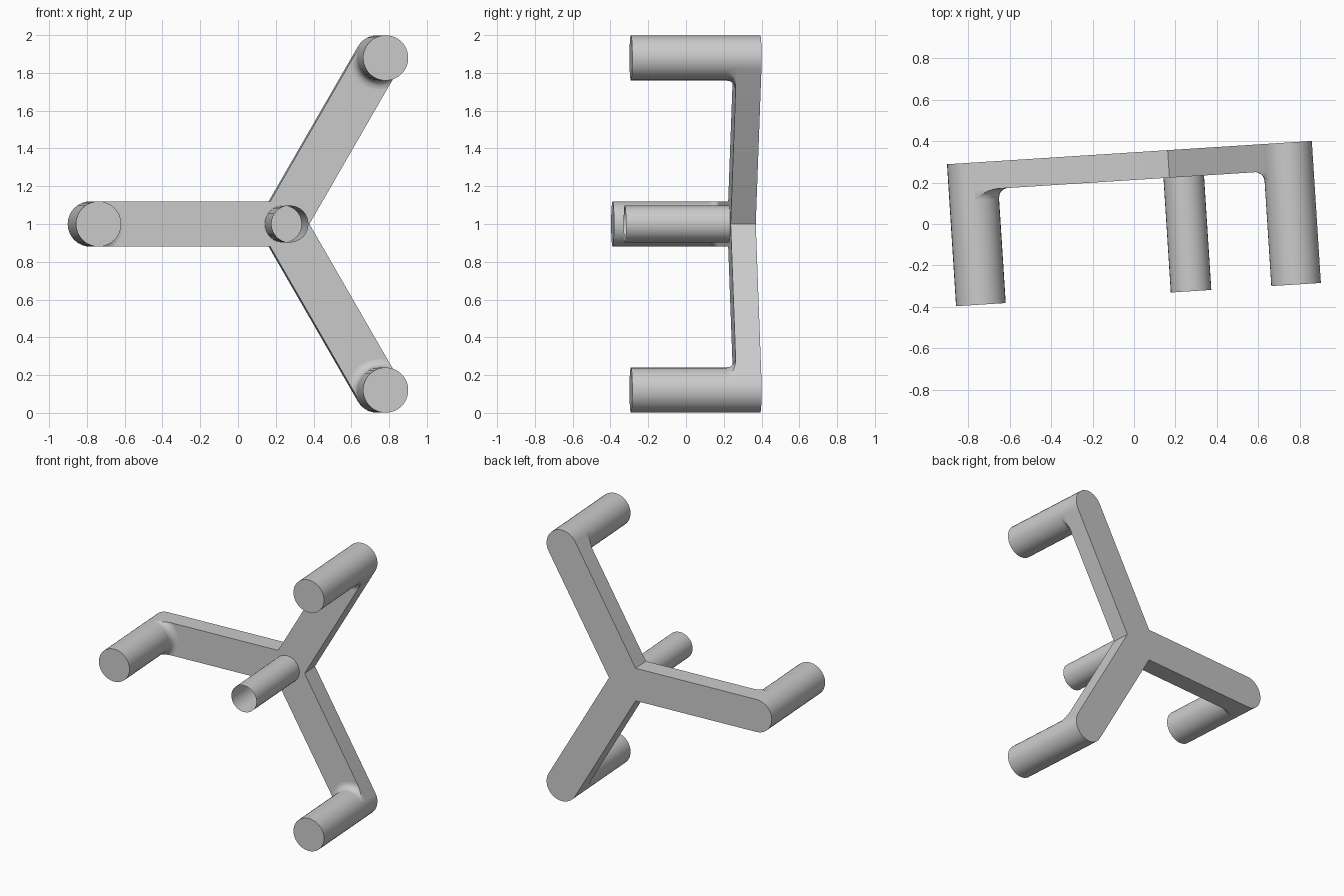
import bpy, bmesh
from math import sin, cos, pi, sqrt, radians
from mathutils import Vector

if "Cube" in bpy.data.objects:
    bpy.data.objects.remove(bpy.data.objects["Cube"])

TURN = radians(3.65)              # whole model is turned slightly about z
R, r, f = 1.0155, 0.12, 0.045     # arm length, arm half width / peg radius, fillet radius
CX, CZ = R / 4, 1.0               # hub centre
BACK, FACE, TIP = 0.345, 0.212, -0.341
N = 32
ANGLES = [pi, pi / 3, -pi / 3]


def at(arm, t, w, y):
    """Point t along an arm and w across it, at depth y."""
    return Vector((CX + t * cos(arm) - w * sin(arm), y, CZ + t * sin(arm) + w * cos(arm)))


def finish(bm, name, fix_normals=True):
    if fix_normals:
        bmesh.ops.recalc_face_normals(bm, faces=bm.faces)
    mesh = bpy.data.meshes.new(name)
    bm.to_mesh(mesh)
    bm.free()
    ob = bpy.data.objects.new(name, mesh)
    bpy.context.collection.objects.link(ob)
    ob.rotation_euler.z = TURN
    bpy.context.view_layer.objects.active = ob
    bpy.ops.object.select_all(action='DESELECT')
    ob.select_set(True)
    bpy.ops.object.shade_smooth_by_angle(angle=radians(30))
    return ob


def cylinder(name, arm, t, radius, y0, y1, cap):
    bm = bmesh.new()
    ring = [2 * pi * i / N for i in range(N)]
    a, b = [[bm.verts.new(at(arm, t + radius * cos(p), radius * sin(p), y)) for p in ring]
            for y in (y0, y1)]
    for i in range(N):
        j = (i + 1) % N
        bm.faces.new((a[i], a[j], b[j], b[i]))
    if cap:
        bm.faces.new(b)
    bm.normal_update()
    # open shell: make sure the sides point outward
    side = bm.faces[:] and [fc for fc in bm.faces if len(fc.verts) == 4][0]
    if side.normal.dot(side.calc_center_median() - at(arm, t, 0, side.calc_center_median().y)) < 0:
        bmesh.ops.reverse_faces(bm, faces=[fc for fc in bm.faces if len(fc.verts) == 4])
    for fc in bm.faces:
        if len(fc.verts) == N and fc.normal.y > 0:
            fc.normal_flip()
    return finish(bm, name, False)


# three-armed plate with rounded ends; the front face stops at the pegs
bm = bmesh.new()
back, front, face = [], [], []
for arm in sorted(a % (2 * pi) for a in ANGLES):
    notch = 2 * r / sqrt(3)
    pts = [(notch * cos(pi / 3), -notch * sin(pi / 3))]
    half = [-pi / 2 + pi * i / (N // 2) for i in range(N // 2 + 1)]
    pts += [(R + r * cos(p), r * sin(p)) for p in half]
    vb = [bm.verts.new(at(arm, t, w, BACK)) for t, w in pts]
    vf = [bm.verts.new(at(arm, t, w, FACE)) for t, w in pts]
    inner = [bm.verts.new(at(arm, R - r * cos(p), r * sin(p), FACE)) for p in half[1:-1]]
    back += vb
    front += vf
    face += vf[:2] + inner + vf[-1:]
bm.faces.new(back)
bm.faces.new(face)
for i in range(len(back)):
    j = (i + 1) % len(back)
    bm.faces.new((back[i], back[j], front[j], front[i]))
bm.normal_update()
ctr = at(0, 0, 0, (BACK + FACE) / 2)
for fc in bm.faces:
    if len(fc.verts) > 4 and fc.normal.y * (fc.verts[0].co.y - ctr.y) < 0:
        fc.normal_flip()
walls = [fc for fc in bm.faces if len(fc.verts) == 4]
if walls[0].normal.dot(walls[0].calc_center_median() - ctr) < 0:
    bmesh.ops.reverse_faces(bm, faces=walls)
finish(bm, "three_arm_plate", False)

# pegs, each with a fillet trimmed to the width of its arm
for n, arm in enumerate(ANGLES, 1):
    cylinder(f"peg_{n}", arm, R, r, FACE, TIP, True)
    bm = bmesh.new()
    STEPS, K = 24, 5
    rows, base = [], []
    for i in range(STEPS + 1):
        p = radians(-88 + 176 * i / STEPS)
        reach = min(r + f, r / max(abs(sin(p)), 1e-6))
        row = []
        for k in range(K + 1):
            rho = r + (reach - r) * (k / K) ** 1.5
            h = f - sqrt(max(f * f - (r + f - rho) ** 2, 0))
            row.append(bm.verts.new(at(arm, R - rho * cos(p), rho * sin(p), FACE - h)))
        rows.append(row)
        base.append(bm.verts.new(at(arm, R - reach * cos(p), reach * sin(p), FACE)))
    for i in range(STEPS):
        for k in range(K):
            bm.faces.new((rows[i][k], rows[i + 1][k], rows[i + 1][k + 1], rows[i][k + 1]))
        if max(base[i].co.y - rows[i][K].co.y, base[i + 1].co.y - rows[i + 1][K].co.y) > 1e-4:
            bm.faces.new((rows[i][K], rows[i + 1][K], base[i + 1], base[i]))
    bm.normal_update()
    if bm.faces[:] and sum(fc.normal.y for fc in bm.faces) > 0:
        bmesh.ops.reverse_faces(bm, faces=bm.faces[:])
    finish(bm, f"peg_fillet_{n}", False)

# thin open tube at the hub
cylinder("hub_tube", 0, 0, 0.098, FACE, TIP, False)
